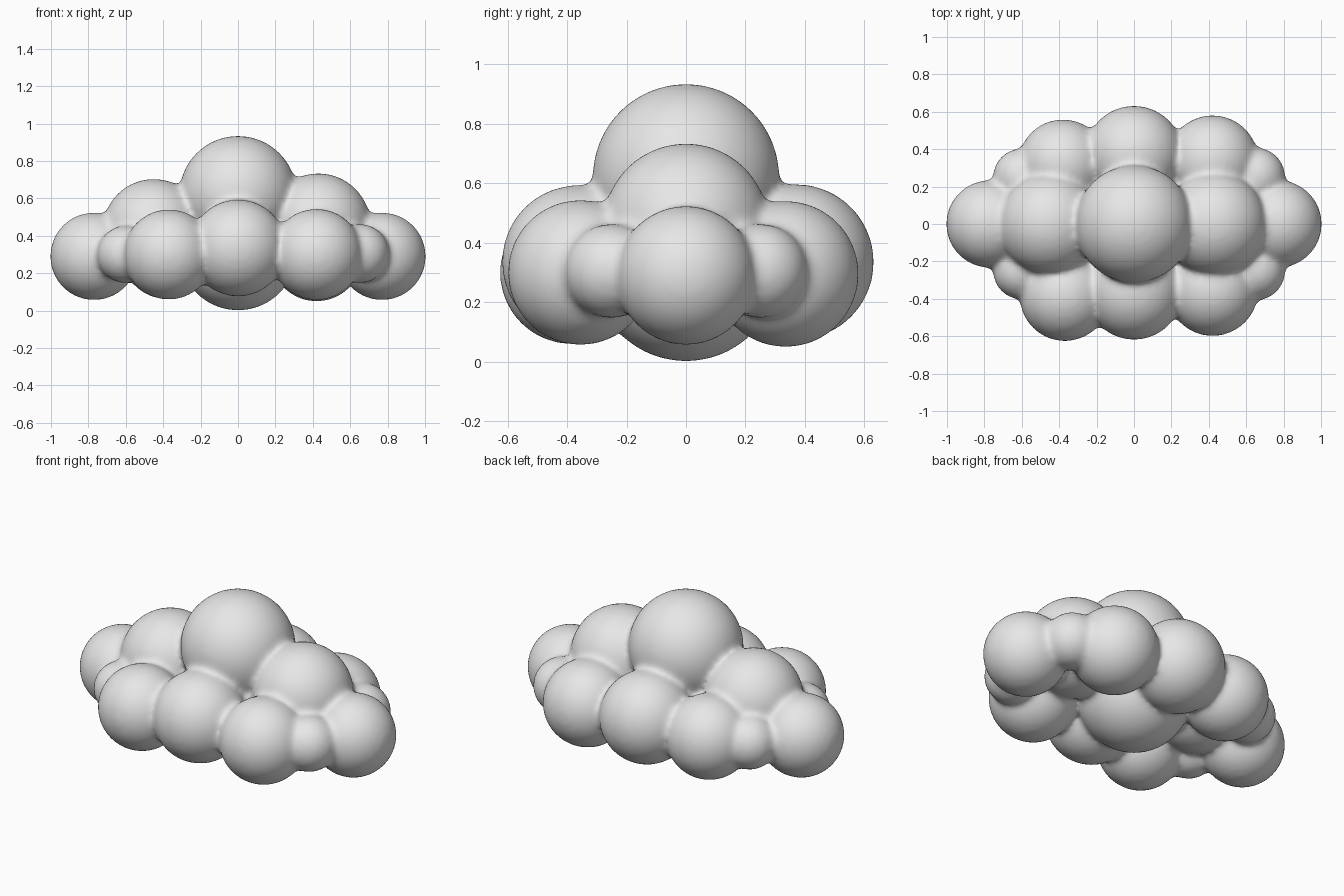
import bpy

if "Cube" in bpy.data.objects:
    bpy.data.objects.remove(bpy.data.objects["Cube"])

# Puffs: x, y, z, radius
PUFFS = [
    (0, 0, 0.62, 0.31),                                    # crown
    (0, 0, 0.315, 0.31),                                   # belly
    (-0.45, 0, 0.43, 0.27), (0.43, 0, 0.455, 0.275),       # shoulders
    (-0.77, 0, 0.29, 0.23), (0.77, 0, 0.29, 0.23),         # ends
    (-0.37, -0.385, 0.30, 0.237), (0, -0.36, 0.335, 0.255), (0.42, -0.355, 0.30, 0.24),  # front row
    (-0.38, 0.32, 0.30, 0.235), (0, 0.37, 0.335, 0.258), (0.42, 0.335, 0.295, 0.242),    # back row
    (-0.60, -0.25, 0.30, 0.15), (0.65, -0.25, 0.305, 0.155),  # small front fillers
    (-0.60, 0.25, 0.30, 0.15), (0.65, 0.25, 0.305, 0.155),    # small back fillers
]

grey = bpy.data.materials.new("cloud grey")
grey.diffuse_color = (0.8, 0.8, 0.8, 1)
grey.use_nodes = True
grey.node_tree.nodes["Principled BSDF"].inputs["Base Color"].default_value = grey.diffuse_color

balls = []
for x, y, z, r in PUFFS:
    bpy.ops.mesh.primitive_ico_sphere_add(subdivisions=5, radius=r + 0.004, location=(x, y, z))
    balls.append(bpy.context.object)

# Join the puffs into one body
for b in balls:
    b.select_set(True)
bpy.context.view_layer.objects.active = balls[0]
bpy.ops.object.join()
cloud = bpy.context.object
cloud.name = "cloud"
bpy.ops.object.transform_apply(location=True, rotation=True, scale=True)
cloud.data.materials.clear()
cloud.data.materials.append(grey)

# Fuse into one skin and soften the creases between puffs
remesh = cloud.modifiers.new("fuse", 'REMESH')
remesh.mode = 'VOXEL'
remesh.voxel_size = 0.016
remesh.use_smooth_shade = True
soften = cloud.modifiers.new("soften", 'SMOOTH')
soften.factor = 0.5
soften.iterations = 12
for m in ("fuse", "soften"):
    bpy.ops.object.modifier_apply(modifier=m)
bpy.ops.object.shade_smooth()
